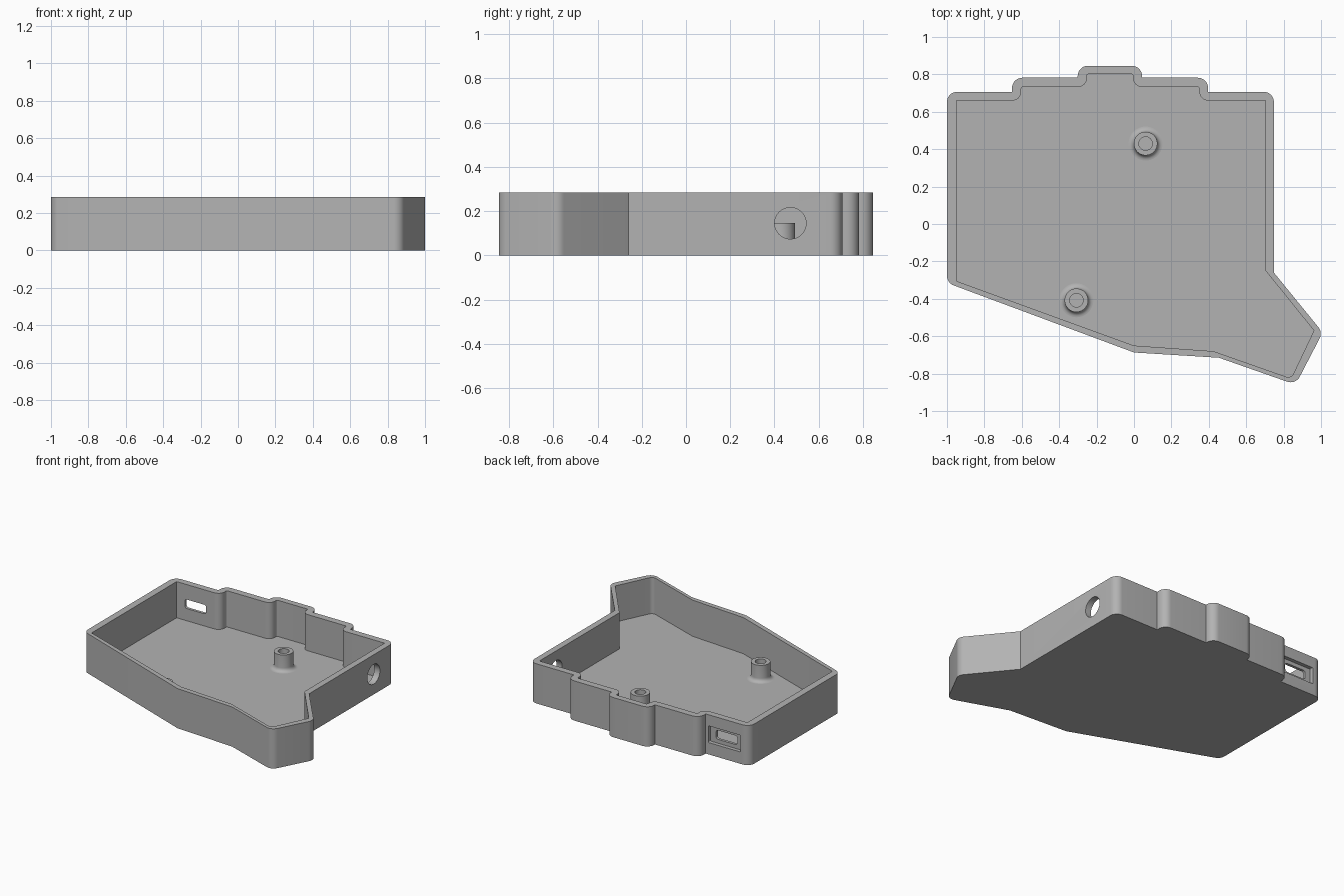
import bpy, bmesh, math
from mathutils import Vector, Matrix

if "Cube" in bpy.data.objects:
    bpy.data.objects.remove(bpy.data.objects["Cube"])

H, FLOOR = 0.285, 0.025
grey = bpy.data.materials.new("plain grey")
grey.diffuse_color = (0.45, 0.45, 0.45, 1)
grey.use_nodes = True
grey.node_tree.nodes["Principled BSDF"].inputs["Base Color"].default_value = grey.diffuse_color


def rounded(corners, steps=8):
    """Outline from (x, y, radius) corners, each rounded by a tangent arc."""
    out = []
    for i, (x, y, r) in enumerate(corners):
        p = Vector((x, y))
        if r == 0:
            out.append(p)
            continue
        a = (Vector(corners[i - 1][:2]) - p).normalized()
        b = (Vector(corners[(i + 1) % len(corners)][:2]) - p).normalized()
        half = a.angle(b) / 2
        c = p + (a + b).normalized() * (r / math.sin(half))
        s = p + a * (r / math.tan(half)) - c
        e = p + b * (r / math.tan(half)) - c
        sweep = s.angle_signed(e)
        for k in range(steps + 1):
            out.append(c + Matrix.Rotation(-sweep * k / steps, 2) @ s)
    return out


def prism(name, pts, depth, matrix=Matrix()):
    """Extrude a 2D outline along local z."""
    bm = bmesh.new()
    f = bm.faces.new([bm.verts.new((p[0], p[1], 0)) for p in pts])
    ext = bmesh.ops.extrude_face_region(bm, geom=[f])["geom"]
    bmesh.ops.translate(bm, vec=(0, 0, depth),
                        verts=[g for g in ext if isinstance(g, bmesh.types.BMVert)])
    bmesh.ops.recalc_face_normals(bm, faces=bm.faces)
    bm.transform(matrix)
    return finish(name, bm)


def finish(name, bm):
    me = bpy.data.meshes.new(name)
    bm.to_mesh(me)
    bm.free()
    me.materials.append(grey)
    ob = bpy.data.objects.new(name, me)
    bpy.context.collection.objects.link(ob)
    return ob


def select(ob):
    bpy.ops.object.select_all(action="DESELECT")
    ob.select_set(True)
    bpy.context.view_layer.objects.active = ob


def smooth(ob):
    select(ob)
    bpy.ops.object.shade_smooth_by_angle(angle=math.radians(30))


def cut(ob, cutter):
    m = ob.modifiers.new("cut", "BOOLEAN")
    m.operation, m.solver, m.object = "DIFFERENCE", "EXACT", cutter
    select(ob)
    bpy.ops.object.modifier_apply(modifier=m.name)
    bpy.data.objects.remove(cutter)


def rect(w, h, r):
    return rounded([(-w/2, -h/2, r), (w/2, -h/2, r), (w/2, h/2, r), (-w/2, h/2, r)])


# outer body with stepped back edge and angled front
R = 0.055
case = prism("case_tray", rounded([
    (-1, 0.707, R), (-0.652, 0.707, 0), (-0.652, 0.782, R), (-0.301, 0.782, 0),
    (-0.301, 0.846, R), (0.043, 0.846, R), (0.043, 0.782, 0), (0.396, 0.782, R),
    (0.396, 0.707, 0), (0.748, 0.707, R), (0.748, -0.26, 0), (1.009, -0.58, R),
    (0.864, -0.859, R), (0.454, -0.715, 0), (0, -0.687, 0), (-1, -0.315, R)]), H)

# cavity
r = 0.047
cut(case, prism("cavity", rounded([
    (-0.95, 0.66, 0), (-0.603, 0.66, r), (-0.603, 0.733, 0.01), (-0.252, 0.733, r),
    (-0.252, 0.802, 0.01), (-0.005, 0.802, 0.01), (-0.005, 0.733, r), (0.35, 0.733, 0.01),
    (0.35, 0.66, r), (0.703, 0.66, 0), (0.703, -0.249, 0), (0.962, -0.57, 0),
    (0.84, -0.826, 0.03), (0.424, -0.68, 0), (0, -0.65, 0), (-0.95, -0.305, 0)]),
    H, Matrix.Translation((0, 0, FLOOR))))

# round cable hole in the right wall
circle = [(0.071 * math.cos(a * math.tau / 48), 0.071 * math.sin(a * math.tau / 48))
          for a in range(48)]
cut(case, prism("cable_hole", circle, 0.2,
                Matrix.Translation((0.64, 0.472, 0.145)) @ Matrix.Rotation(math.pi/2, 4, "Y")))

# port in the back wall: rounded slot plus a shallow outer recess
turn = Matrix.Rotation(math.pi/2, 4, "X")
cut(case, prism("port_slot", rect(0.17, 0.065, 0.018), 0.2,
                Matrix.Translation((-0.80, 0.8, 0.145)) @ turn))
cut(case, prism("port_recess", rect(0.255, 0.12, 0.006), 0.1,
                Matrix.Translation((-0.80, 0.78, 0.145)) @ turn))
smooth(case)


# hollow screw posts with flared bases
def post(name, x, y):
    f = 0.028
    prof = [(0.036, FLOOR - 0.005), (0.036, 0.145), (0.063, 0.145)]
    for k in range(7):
        a = math.pi + k / 6 * math.pi / 2
        prof.append((0.063 + f + f * math.cos(a), FLOOR + f + f * math.sin(a)))
    bm = bmesh.new()
    vs = [bm.verts.new((p, 0, z)) for p, z in prof]
    es = [bm.edges.new(e) for e in zip(vs, vs[1:])]
    bmesh.ops.spin(bm, geom=vs + es, axis=(0, 0, 1), cent=(0, 0, 0),
                   angle=math.tau, steps=40)
    bmesh.ops.remove_doubles(bm, verts=bm.verts, dist=1e-5)
    bmesh.ops.recalc_face_normals(bm, faces=bm.faces)
    # the top ring must face up
    if any(fc.normal.z < -0.9 for fc in bm.faces):
        bmesh.ops.reverse_faces(bm, faces=bm.faces)
    ob = finish(name, bm)
    ob.location = (x, y, 0)
    smooth(ob)


post("back_screw_post", 0.062, 0.43)
post("front_screw_post", -0.308, -0.408)
